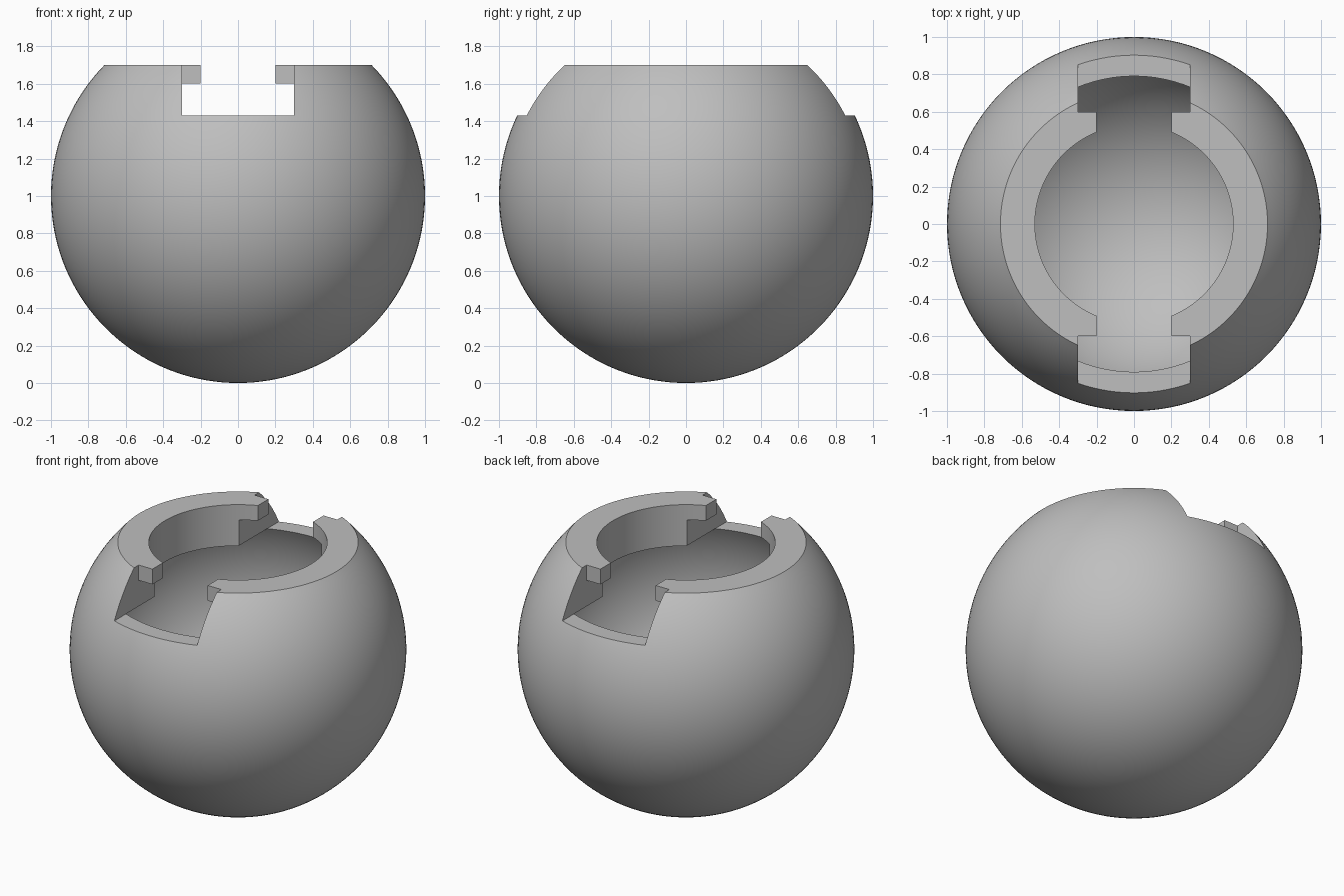
import bpy, bmesh, math

cube = bpy.data.objects.get("Cube")
if cube:
    bpy.data.objects.remove(cube)

OUTER, INNER, BORE = 1.0, 0.9, 0.53
FLOOR, LEDGE, TOP = 0.43, 0.6, 0.7      # heights above the ball centre
SEGMENTS, STEPS = 128, 56

grey = bpy.data.materials.new("plain grey")
grey.use_nodes = True
grey.diffuse_color = (0.52, 0.52, 0.52, 1)
grey.node_tree.nodes["Principled BSDF"].inputs["Base Color"].default_value = (0.52, 0.52, 0.52, 1)


def new_object(name, bm):
    mesh = bpy.data.meshes.new(name)
    bm.to_mesh(mesh)
    bm.free()
    obj = bpy.data.objects.new(name, mesh)
    bpy.context.collection.objects.link(obj)
    return obj


def arc(radius, height):
    """Profile points from the bottom pole up to the given height."""
    end = math.asin(height / radius)
    angles = [-math.pi / 2 + (end + math.pi / 2) * i / STEPS for i in range(STEPS + 1)]
    return [(radius * math.cos(a), radius * math.sin(a)) for a in angles]


def box(name, low, high):
    bm = bmesh.new()
    bmesh.ops.create_cube(bm, size=1)
    for v in bm.verts:
        v.co = [high[i] if v.co[i] > 0 else low[i] for i in range(3)]
    obj = new_object(name, bm)
    obj.hide_render = True
    return obj


# Hollow ball with a flat top, a thick lip and a straight bore
profile = arc(OUTER, TOP) + [(BORE, TOP), (BORE, FLOOR)] + arc(INNER, FLOOR)[::-1]
bm = bmesh.new()
verts = [bm.verts.new((r, 0, z + 1)) for r, z in profile]
edges = [bm.edges.new(pair) for pair in zip(verts, verts[1:])]
bmesh.ops.spin(bm, geom=verts + edges, cent=(0, 0, 0), axis=(0, 0, 1),
               angle=2 * math.pi, steps=SEGMENTS)
bmesh.ops.remove_doubles(bm, verts=bm.verts, dist=0.0005)
bmesh.ops.recalc_face_normals(bm, faces=bm.faces)
ball = new_object("hollow_ball", bm)
ball.data.materials.append(grey)

# Stepped slot running front to back through the lip
cutters = [
    box("lower_channel", (-0.3, -1.2, 1 + FLOOR), (0.3, 1.2, 1 + LEDGE)),
    box("upper_channel", (-0.2, -1.2, 1.5), (0.2, 1.2, 1.9)),
    box("front_notch", (-0.3, -1.2, 1 + FLOOR), (0.3, -0.6, 1.9)),
    box("back_notch", (-0.3, 0.6, 1 + FLOOR), (0.3, 1.2, 1.9)),
]
bpy.ops.object.select_all(action="DESELECT")
bpy.context.view_layer.objects.active = ball
ball.select_set(True)
for cutter in cutters:
    mod = ball.modifiers.new(cutter.name, "BOOLEAN")
    mod.operation = "DIFFERENCE"
    mod.solver = "EXACT"
    mod.object = cutter
    bpy.ops.object.modifier_apply(modifier=mod.name)
    bpy.data.objects.remove(cutter)

# Smooth ball, crisp cut edges
bpy.ops.object.shade_smooth_by_angle(angle=math.radians(25))
